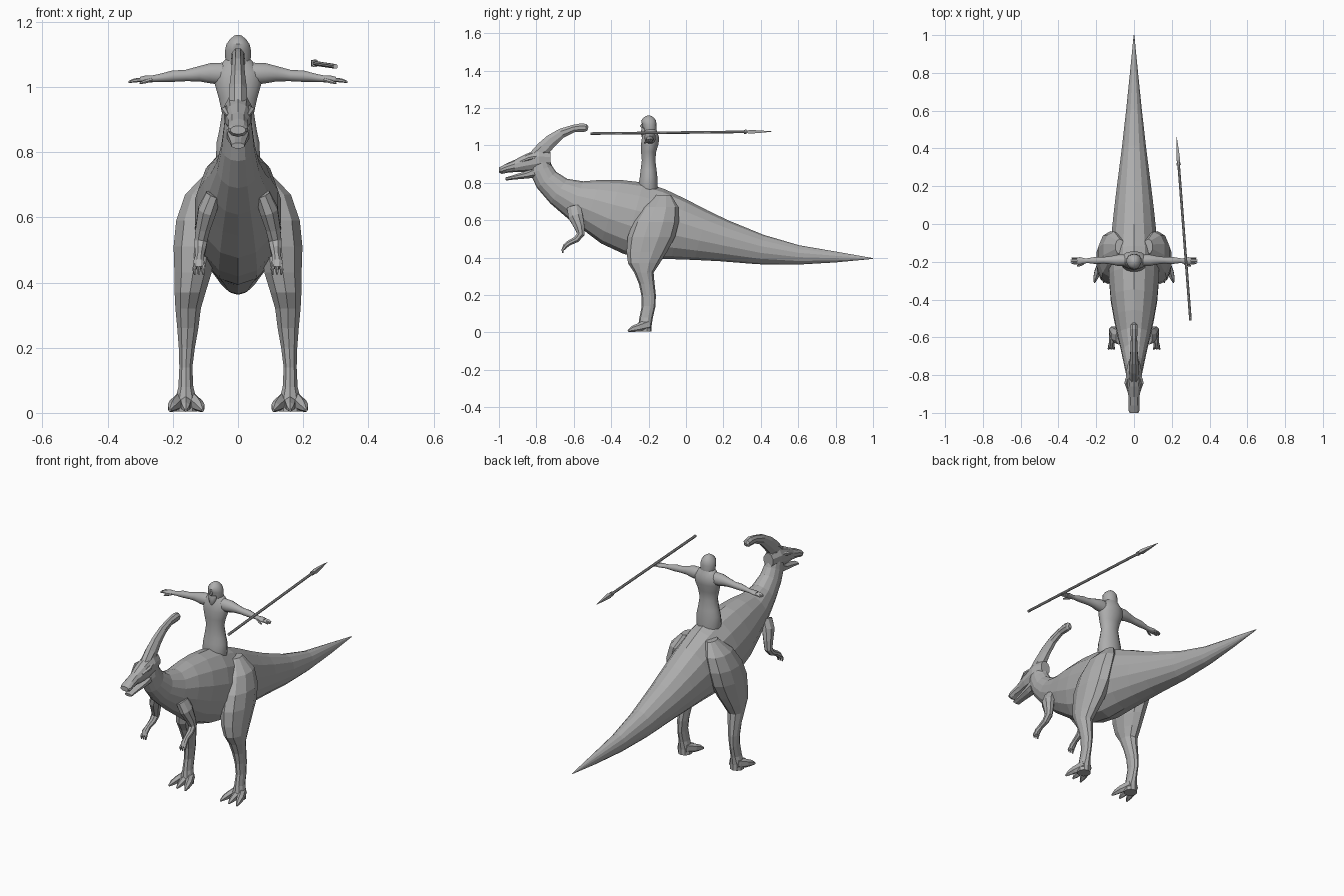
import bpy, bmesh, math
from mathutils import Vector

grey = bpy.data.materials.new("stone grey")
grey.diffuse_color = (0.42, 0.42, 0.42, 1)


def loft(name, rings, n=10, ref=(1, 0, 0), smooth=False, fixed=None):
    """Tube through rings (x, y, z, half width along ref, other half width)."""
    bm = bmesh.new()
    pts = [Vector(r[:3]) for r in rings]
    loops = []
    for i, r in enumerate(rings):
        t = Vector(fixed) if fixed else pts[min(i + 1, len(pts) - 1)] - pts[max(i - 1, 0)]
        t.normalize()
        side = Vector(ref)
        side = (side - t * side.dot(t)).normalized()
        up = t.cross(side)
        loop = []
        for k in range(n):
            a = 2 * math.pi * (k + 0.5) / n
            loop.append(bm.verts.new(pts[i] + side * r[3] * math.cos(a) + up * r[4] * math.sin(a)))
        loops.append(loop)
    for a, b in zip(loops, loops[1:]):
        for k in range(n):
            bm.faces.new((a[k], a[(k + 1) % n], b[(k + 1) % n], b[k]))
    bm.faces.new(loops[0])
    bm.faces.new(loops[-1])
    bmesh.ops.recalc_face_normals(bm, faces=bm.faces)
    me = bpy.data.meshes.new(name)
    bm.to_mesh(me)
    bm.free()
    me.materials.append(grey)
    ob = bpy.data.objects.new(name, me)
    bpy.context.collection.objects.link(ob)
    if smooth:
        bpy.ops.object.select_all(action='DESELECT')
        ob.select_set(True)
        bpy.context.view_layer.objects.active = ob
        bpy.ops.object.shade_smooth_by_angle(angle=math.radians(50))
    return ob


def mid(rows):
    """Rings on the centre plane from (y, z, half width, half height)."""
    return [(0, *r) for r in rows]


# Tail, trunk and neck as one skin
loft("dinosaur_body", mid([
    (1.0, .395, .002, .002), (.8, .403, .022, .029), (.6, .414, .043, .052),
    (.4, .443, .066, .08), (.2, .49, .092, .112), (.08, .52, .107, .137),
    (-.04, .552, .12, .165), (-.16, .58, .132, .192), (-.28, .61, .136, .198),
    (-.4, .645, .126, .178), (-.5, .68, .108, .143), (-.59, .708, .088, .108),
    (-.68, .755, .066, .08), (-.745, .815, .052, .067), (-.775, .87, .045, .062),
    (-.785, .93, .038, .05)]), 14)

# Skull with beak, lower jaw and swept-back crest
loft("dinosaur_head", mid([
    (-.725, .925, .03, .04), (-.785, .922, .045, .06), (-.86, .905, .042, .047),
    (-.915, .89, .03, .033), (-.96, .878, .031, .025), (-.985, .868, .032, .021),
    (-1.0, .868, .024, .013)]), 10, fixed=(0, -1, 0))
loft("lower_jaw", mid([
    (-.78, .865, .04, .04), (-.85, .843, .033, .022), (-.92, .829, .025, .013),
    (-.965, .82, .022, .009)]), 8)
loft("head_crest", mid([
    (-.82, .935, .03, .03), (-.765, .98, .03, .042), (-.72, 1.025, .024, .037),
    (-.665, 1.065, .02, .028), (-.60, 1.09, .018, .022), (-.555, 1.095, .021, .025),
    (-.535, 1.093, .02, .022), (-.524, 1.09, .01, .011)]), 8)

for s, label in ((-1, "left"), (1, "right")):
    def sided(rows):
        return [(s * r[0], *r[1:]) for r in rows]

    # Brow over the eye
    loft(label + "_brow", sided([
        (.032, -.80, .938, .008, .008), (.04, -.84, .93, .012, .01),
        (.03, -.885, .912, .006, .006)]), 6)

    # Hind leg: haunch, shin, ankle
    loft(label + "_hind_leg", sided([
        (.075, -.12, .735, .025, .04), (.105, -.135, .67, .06, .095),
        (.125, -.16, .59, .068, .122), (.133, -.185, .51, .068, .127),
        (.138, -.21, .43, .06, .108), (.147, -.225, .37, .05, .085),
        (.153, -.225, .32, .041, .052), (.154, -.21, .26, .034, .042),
        (.157, -.2, .2, .026, .039), (.16, -.2, .14, .021, .037),
        (.16, -.213, .08, .024, .036), (.16, -.22, .035, .036, .036),
        (.16, -.22, .004, .036, .036)]), 10, fixed=(0, 0, -1))
    # Three splayed toes
    for j, dx in enumerate((-.045, 0, .043)):
        loft(f"{label}_toe_{j + 1}", sided([
            (.16 + dx * .3, -.2, .042, .018, .03), (.16 + dx * .8, -.255, .026, .018, .022),
            (.16 + dx, -.285, .018, .014, .016), (.16 + dx * 1.15, -.31, .008, .004, .005)]), 6)

    # Short foreleg with fingers
    loft(label + "_foreleg", sided([
        (.075, -.60, .67, .025, .04), (.095, -.59, .62, .03, .042),
        (.108, -.57, .565, .024, .03), (.114, -.563, .525, .021, .022),
        (.116, -.585, .498, .018, .018), (.118, -.625, .478, .014, .015),
        (.12, -.645, .462, .018, .014), (.12, -.655, .445, .015, .01)]), 8)
    for j, dx in enumerate((-.012, 0, .012)):
        loft(f"{label}_finger_{j + 1}", sided([
            (.12 + dx * .8, -.645, .46, .006, .008), (.12 + dx * 1.2, -.66, .44, .006, .007),
            (.12 + dx, -.659, .424, .003, .003)]), 5)

    # Rider's outstretched arm and hand
    loft(label + "_rider_arm", sided([
        (.04, -.192, 1.04, .03, .036), (.085, -.192, 1.042, .031, .032),
        (.12, -.192, 1.04, .023, .024), (.16, -.192, 1.035, .018, .018),
        (.2, -.193, 1.033, .02, .018), (.245, -.194, 1.027, .013, .012),
        (.262, -.195, 1.025, .014, .011), (.285, -.195, 1.024, .02, .011),
        (.3, -.195, 1.022, .019, .009)]), 12, ref=(0, 1, 0), smooth=True)
    for j, dy in enumerate((-.014, -.005, .005, .014)):
        loft(f"{label}_rider_finger_{j + 1}", sided([
            (.29, -.195 + dy, 1.022, .005, .007), (.318, -.195 + dy, 1.02, .005, .006),
            (.339 - abs(dy) * .6, -.195 + dy, 1.015, .003, .003)]), 6, ref=(0, 1, 0), smooth=True)
    loft(label + "_rider_thumb", sided([
        (.265, -.207, 1.022, .006, .006), (.285, -.218, 1.016, .006, .006),
        (.302, -.221, 1.011, .003, .003)]), 6, ref=(0, 0, 1), smooth=True)

# Rider's torso flaring into a tunic
loft("rider_torso", mid([
    (-.2, .735, .058, .05), (-.203, .78, .069, .053), (-.2, .83, .067, .048),
    (-.2, .865, .059, .044), (-.2, .92, .05, .037), (-.2, .965, .06, .041),
    (-.193, 1.01, .073, .048), (-.19, 1.045, .073, .046), (-.19, 1.068, .055, .038),
    (-.192, 1.09, .034, .032)]), 16, smooth=True, fixed=(0, 0, 1))

# Hooded head, with face mask, nose and chin
loft("rider_hood", mid([
    (-.192, 1.06, .034, .034), (-.193, 1.085, .04, .036), (-.196, 1.112, .041, .038),
    (-.2, 1.132, .036, .04), (-.2, 1.148, .024, .028), (-.199, 1.157, .012, .014),
    (-.199, 1.16, .003, .003)]), 14, smooth=True, fixed=(0, 0, 1))
loft("rider_nose", mid([
    (-.232, 1.118, .004, .004), (-.238, 1.102, .008, .009), (-.232, 1.096, .006, .005)]), 6)
loft("rider_beard", mid([
    (-.218, 1.096, .024, .02), (-.222, 1.075, .024, .02), (-.226, 1.05, .014, .014),
    (-.224, 1.03, .003, .004)]), 8, smooth=True, fixed=(0, 0, -1))

# Spear: shaft, collar and point along one line
butt, tip = Vector((.299, -.51, 1.063)), Vector((.225, .465, 1.074))


def along(rows):
    return [(*butt.lerp(tip, t), r, r) for t, r in rows]


loft("spear_shaft", along([(0, .0075), (.5, .0075), (.88, .0075)]), 8)
loft("spear_collar", along([(.842, .012), (.855, .012)]), 8)
loft("spear_point", along([(.855, .008), (.872, .014), (.93, .009), (1, .0008)]), 4)
